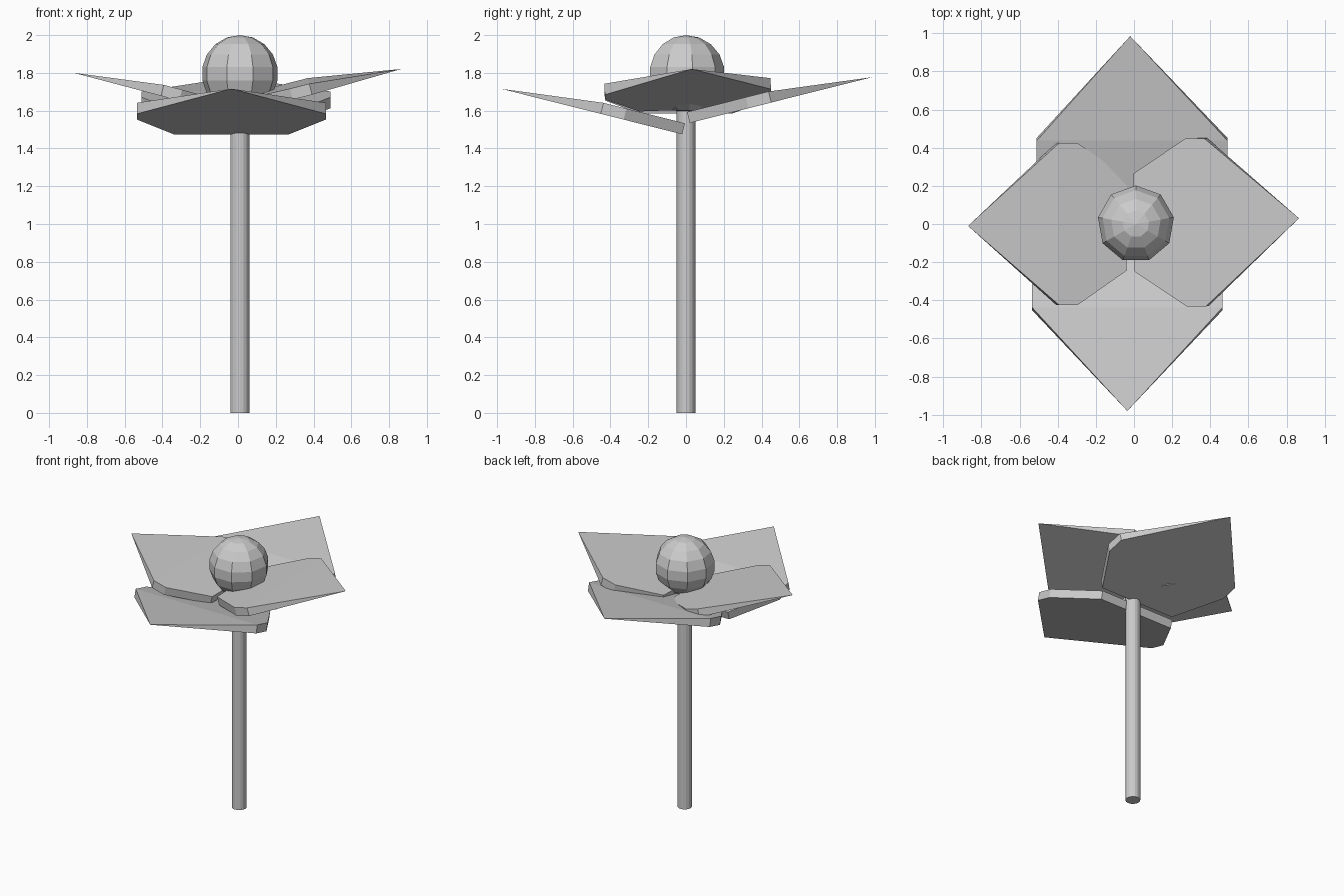
import bpy, bmesh
from math import radians
from mathutils import Matrix

if "Cube" in bpy.data.objects:
    bpy.data.objects.remove(bpy.data.objects["Cube"])


def petal(name, root, yaw, pitch, length, c1, c2, w, wr, roll=0, skew=0, t=0.06):
    """Wedge petal: even thickness near the root, pinched to a point at the tip."""
    outline = [(c2, w), (c1, w), (0, wr), (0, -wr), (c1, -w), (c2, -w)]
    bm = bmesh.new()
    low = [bm.verts.new((x, y, 0)) for x, y in outline]
    top = [bm.verts.new((x, y, t)) for x, y in outline]
    tip = bm.verts.new((length, skew, 0))
    # underside, split upper side, tip flanks
    bm.faces.new(low + [tip])
    bm.faces.new(top)
    bm.faces.new((top[0], top[5], tip))
    bm.faces.new((low[0], top[0], tip))
    bm.faces.new((low[5], top[5], tip))
    # rim
    for i in range(5):
        bm.faces.new((low[i], low[i + 1], top[i + 1], top[i]))
    bmesh.ops.recalc_face_normals(bm, faces=bm.faces)
    bm.transform(Matrix.Translation(root)
                 @ Matrix.Rotation(radians(yaw), 4, 'Z')
                 @ Matrix.Rotation(radians(-pitch), 4, 'Y')
                 @ Matrix.Rotation(radians(roll), 4, 'X'))
    me = bpy.data.meshes.new(name)
    bm.to_mesh(me)
    bm.free()
    ob = bpy.data.objects.new(name, me)
    bpy.context.collection.objects.link(ob)
    return ob


# Stem
bpy.ops.mesh.primitive_cylinder_add(vertices=16, radius=0.05, depth=1.64,
                                    location=(0.01, 0, 0.82))
bpy.context.object.name = "stem"

# Flower centre
bpy.ops.mesh.primitive_uv_sphere_add(segments=9, ring_count=9, radius=0.205,
                                     location=(0.01, 0, 1.795))
bpy.context.object.name = "flower_centre"

# Large front and back petals
petal("front_petal", (-0.035, -0.02, 1.475), -90, 14.1, 0.99, 0.32, 0.445, 0.5, 0.305)
petal("back_petal", (-0.01, 0.02, 1.535), 90, 14.1, 0.995, 0.32, 0.445, 0.5, 0.305, skew=0.01)
# Smaller side petals
petal("right_petal", (0.015, 0.01, 1.605), 0, 14.2, 0.877, 0.28, 0.385, 0.44, 0.257, roll=2, skew=0.02)
petal("left_petal", (-0.055, 0.0, 1.585), 180, 14.8, 0.843, 0.265, 0.365, 0.425, 0.245, skew=0.01)
